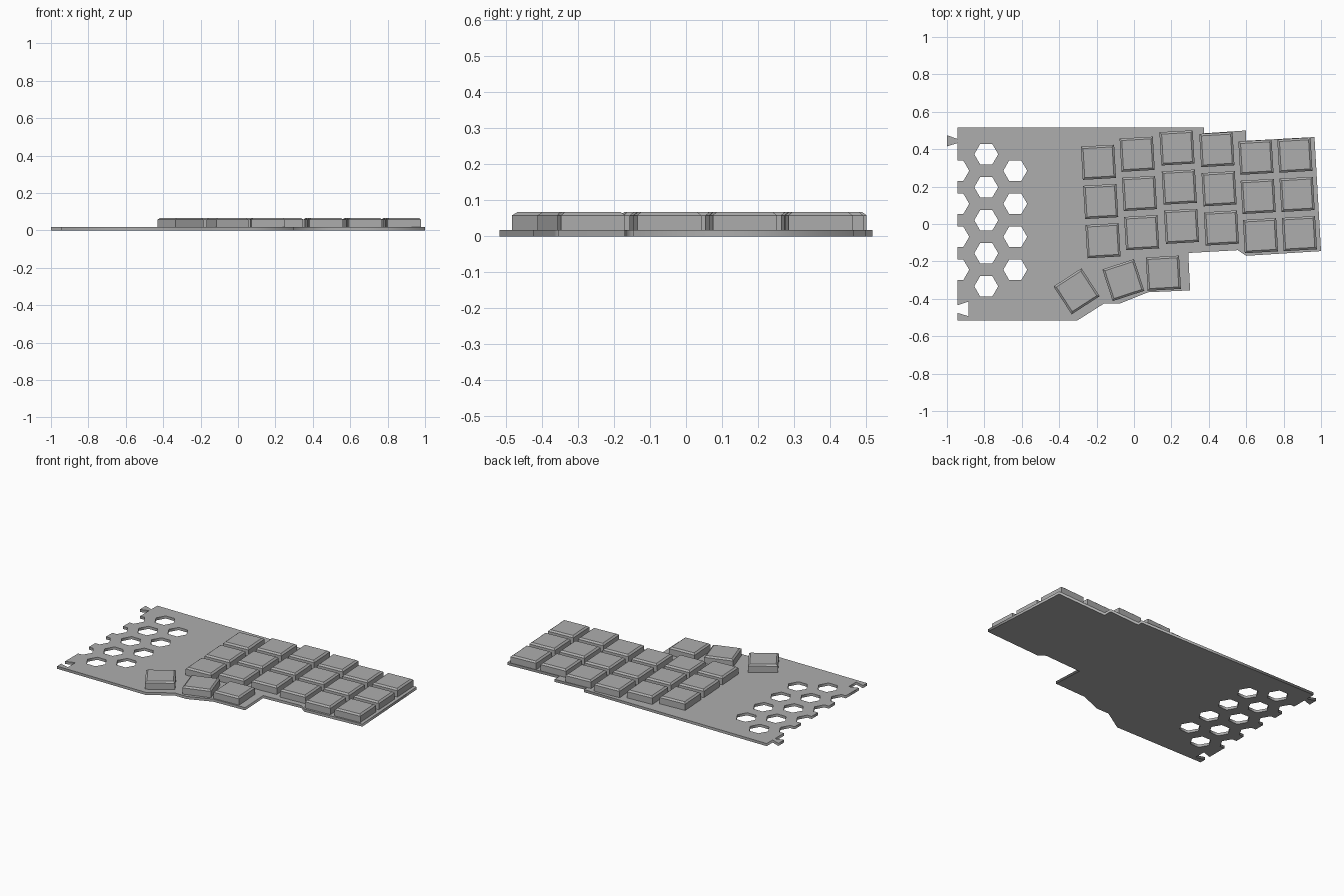
import bpy, bmesh
from math import cos, sin, pi, radians
from mathutils import Matrix, Vector

cube = bpy.data.objects.get("Cube")
if cube:
    bpy.data.objects.remove(cube, do_unlink=True)

PLATE_T = 0.017
KEY_TOP = 0.067
KEY_SIZE = 0.178
PITCH = 0.21
TILT = radians(3.3)
HEX_R = 0.064
LEFT = -0.945
HEX_STEP = 0.1765


def make_material(name, value):
    mat = bpy.data.materials.new(name)
    mat.use_nodes = True
    color = (value, value, value, 1.0)
    mat.diffuse_color = color
    mat.node_tree.nodes["Principled BSDF"].inputs["Base Color"].default_value = color
    return mat


grey = make_material("plain grey", 0.42)


def finish(name, bm):
    mesh = bpy.data.meshes.new(name)
    bmesh.ops.recalc_face_normals(bm, faces=bm.faces)
    bm.to_mesh(mesh)
    bm.free()
    mesh.materials.append(grey)
    obj = bpy.data.objects.new(name, mesh)
    bpy.context.collection.objects.link(obj)
    return obj


def hexagon(cx, cy):
    return [(cx + HEX_R * cos(i * pi / 3), cy + HEX_R * sin(i * pi / 3)) for i in range(6)]


def make_plate(name, loops):
    """Fill the outer loop, leave the inner loops open, give it thickness."""
    curve = bpy.data.curves.new(name + " outline", 'CURVE')
    curve.dimensions = '2D'
    curve.fill_mode = 'BOTH'
    curve.extrude = PLATE_T / 2
    for loop in loops:
        spline = curve.splines.new('POLY')
        spline.points.add(len(loop) - 1)
        for point, (x, y) in zip(spline.points, loop):
            point.co = (x, y, 0, 1)
        spline.use_cyclic_u = True
    helper = bpy.data.objects.new(name + " outline", curve)
    bpy.context.collection.objects.link(helper)
    bpy.context.view_layer.update()
    evaluated = helper.evaluated_get(bpy.context.evaluated_depsgraph_get())
    bm = bmesh.new()
    bm.from_mesh(evaluated.to_mesh())
    evaluated.to_mesh_clear()
    bpy.data.objects.remove(helper, do_unlink=True)
    bmesh.ops.remove_doubles(bm, verts=bm.verts, dist=0.0005)
    bmesh.ops.translate(bm, verts=bm.verts, vec=(0, 0, PLATE_T / 2))
    return finish(name, bm)


# Base plate: stepped contour, then the left edge with joint slot, half hexagons and joint tab
outline = [
    (LEFT, 0.517), (0.375, 0.517), (0.375, 0.485), (0.60, 0.50), (0.60, 0.445),
    (0.965, 0.465), (1.0, -0.145), (0.60, -0.17), (0.555, -0.14), (0.29, -0.155),
    (0.30, -0.355), (0.075, -0.365), (-0.075, -0.425), (-0.16, -0.425),
    (-0.305, -0.517), (LEFT, -0.517),
    (LEFT, -0.475), (-0.885, -0.493), (-0.885, -0.415), (LEFT, -0.435),
]
half_rows = [0.02 + HEX_STEP * (i - 1.5) for i in range(4)]
full_rows = [0.02 + HEX_STEP * (i - 2) for i in range(5)]
rise = HEX_R * sin(pi / 3)
for y in half_rows:
    outline += [(LEFT, y - rise), (LEFT + HEX_R / 2, y - rise), (LEFT + HEX_R, y),
                (LEFT + HEX_R / 2, y + rise), (LEFT, y + rise)]
outline += [(LEFT, 0.432), (-1.0, 0.415), (-1.0, 0.475), (LEFT, 0.455)]

holes = [hexagon(-0.79, y) for y in full_rows] + [hexagon(-0.635, y) for y in half_rows]
make_plate("base plate", [outline] + holes)


# Keycaps: square blocks with a chamfered top rim
def keycap(name, x, y, angle):
    bm = bmesh.new()
    rings = []
    for half, z in ((KEY_SIZE / 2, PLATE_T), (KEY_SIZE / 2, KEY_TOP - 0.009),
                    (KEY_SIZE / 2 - 0.011, KEY_TOP)):
        rings.append([bm.verts.new((sx * half, sy * half, z))
                      for sx, sy in ((-1, -1), (1, -1), (1, 1), (-1, 1))])
    for low, high in zip(rings, rings[1:]):
        for i in range(4):
            j = (i + 1) % 4
            bm.faces.new((low[i], low[j], high[j], high[i]))
    bm.faces.new(rings[0][::-1])
    bm.faces.new(rings[-1])
    obj = finish(name, bm)
    obj.matrix_world = Matrix.Translation((x, y, 0)) @ Matrix.Rotation(angle, 4, 'Z')


# Finger keys: six staggered columns of three
column_tops = [(-0.19, 0.33), (0.017, 0.373), (0.23, 0.407),
               (0.443, 0.398), (0.652, 0.357), (0.86, 0.368)]
step = Vector((sin(TILT), -cos(TILT))) * PITCH
for c, top in enumerate(column_tops):
    for r in range(3):
        x, y = Vector(top) + step * r
        keycap(f"finger key column {c + 1} row {r + 1}", x, y, TILT)

# Thumb keys: fanned cluster
for i, (x, y, degrees) in enumerate([(-0.307, -0.36, 33), (-0.057, -0.30, 18), (0.157, -0.263, 3.3)]):
    keycap(f"thumb key {i + 1}", x, y, radians(degrees))
